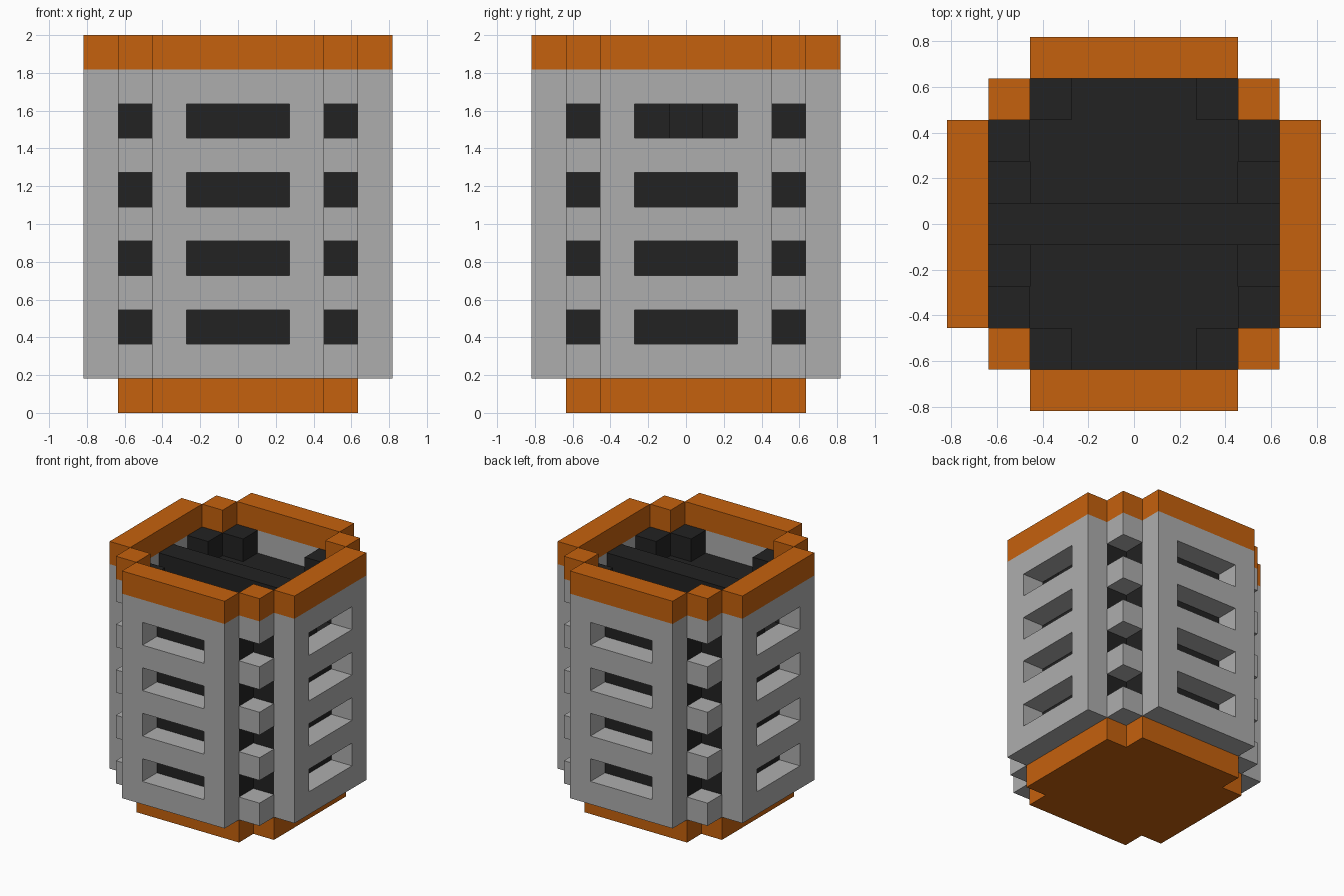
import bpy
import bmesh

cube = bpy.data.objects.get("Cube")
if cube:
    bpy.data.objects.remove(cube, do_unlink=True)

U = 2 / 11  # one block


def material(name, rgb):
    m = bpy.data.materials.new(name)
    m.use_nodes = True
    col = (*rgb, 1)
    m.diffuse_color = col
    m.node_tree.nodes["Principled BSDF"].inputs["Base Color"].default_value = col
    return m


orange = material("burnt orange", (0.56, 0.12, 0.004))
grey = material("light grey", (0.42, 0.42, 0.42))
black = material("near black", (0.016, 0.016, 0.016))


def blocks(name, mat, cells):
    """Join unit blocks into one shell, keeping only outward faces."""
    cells = set(cells)
    bm = bmesh.new()
    for x, y, z in cells:
        for axis in range(3):
            for s in (-1, 1):
                n = [x, y, z]
                n[axis] += s
                if tuple(n) in cells:
                    continue
                quad = []
                for a, b in ((-1, -1), (1, -1), (1, 1), (-1, 1)):
                    p = [x, y, z + 0.5]
                    p[axis] += s / 2
                    p[(axis + 1) % 3] += a * s / 2
                    p[(axis + 2) % 3] += b / 2
                    quad.append(bm.verts.new([c * U for c in p]))
                bm.faces.new(quad)
    bmesh.ops.remove_doubles(bm, verts=bm.verts, dist=0.001)
    bmesh.ops.dissolve_limit(bm, angle_limit=0.01, verts=bm.verts, edges=bm.edges)
    me = bpy.data.meshes.new(name)
    bm.to_mesh(me)
    bm.free()
    me.materials.append(mat)
    ob = bpy.data.objects.new(name, me)
    bpy.context.collection.objects.link(ob)


def is_corner(x, y):
    return abs(x) == 3 and abs(y) == 3


# Plan outlines: inner floor, four straight walls, four corner posts
inside = [(x, y) for x in range(-3, 4) for y in range(-3, 4) if not is_corner(x, y)]
walls = [(x, y) for x in range(-4, 5) for y in range(-4, 5)
         if max(abs(x), abs(y)) == 4 and min(abs(x), abs(y)) <= 2]
posts = [(x, y) for x in (-3, 3) for y in (-3, 3)]
slots = (2, 4, 6, 8)

# Base plate and top rim
blocks("base_plate", orange, [(x, y, 0) for x, y in inside])
blocks("top_rim", orange, [(x, y, 10) for x, y in walls + posts])

# Casing walls with vent slots
blocks("slotted_walls", grey, [(x, y, z) for x, y in walls for z in range(1, 10)
                               if not (z in slots and min(abs(x), abs(y)) <= 1)])
blocks("corner_studs", grey, [(x, y, z) for x, y in posts for z in range(1, 10)
                              if z not in slots])


# Dark core: raised crossbar and corner columns, lower side bays
def core_top(x, y):
    if y == 0 or sorted((abs(x), abs(y))) == [2, 3]:
        return 10
    return 8 if abs(x) == 3 else 9


blocks("inner_core", black, [(x, y, z) for x, y in inside
                             for z in range(1, core_top(x, y))])
